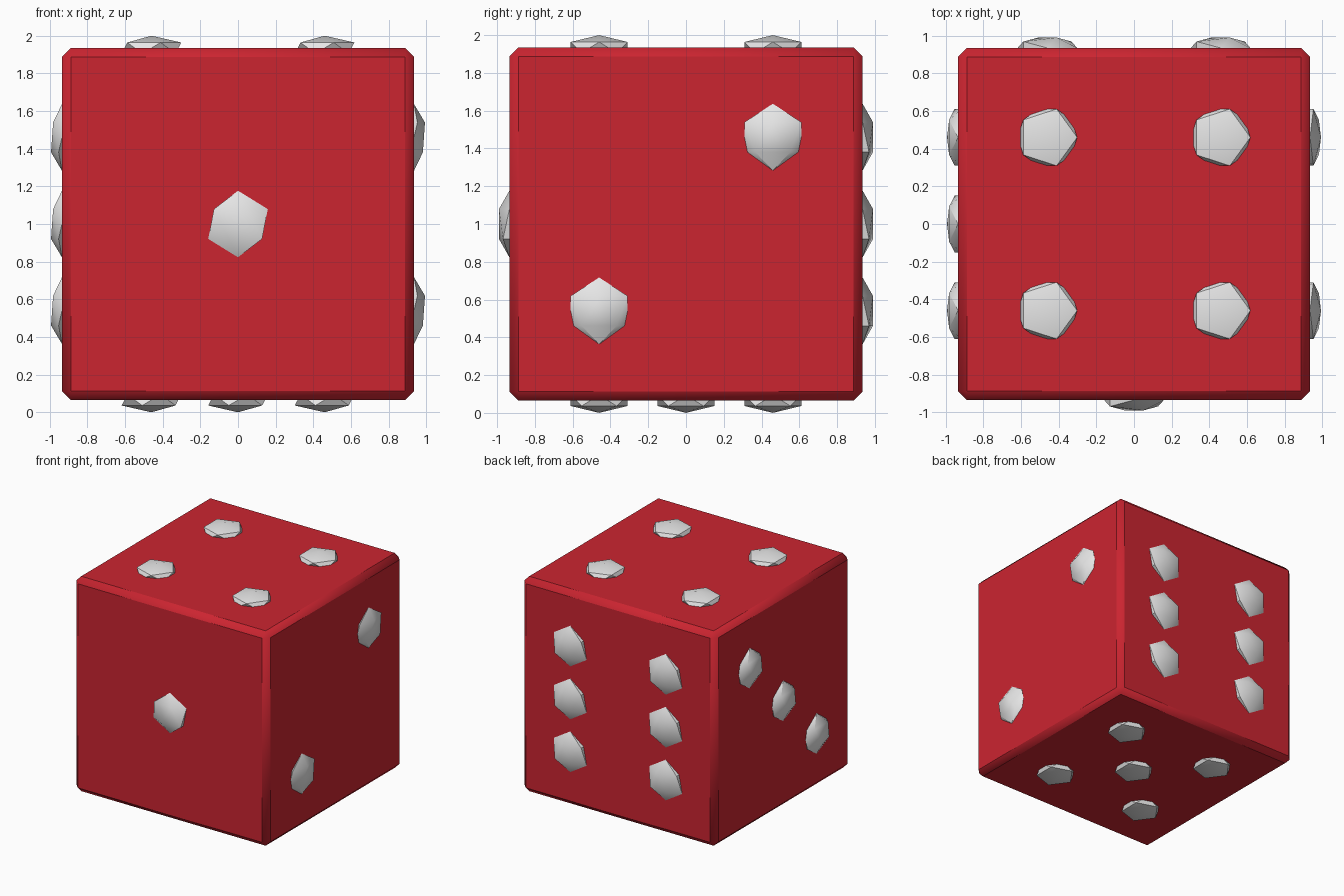
import bpy
import math
from mathutils import Vector

if "Cube" in bpy.data.objects:
    bpy.data.objects.remove(bpy.data.objects["Cube"])

HALF = 0.935      # half width of the cube body
S = 0.46          # pip spacing
R, H = 0.177, 0.065  # pip radius and protrusion
CENTRE = Vector((0, 0, 1))


def material(name, rgb):
    m = bpy.data.materials.new(name)
    m.diffuse_color = (*rgb, 1)
    m.use_nodes = True
    m.node_tree.nodes["Principled BSDF"].inputs["Base Color"].default_value = m.diffuse_color
    return m


red = material("red", (0.6, 0.018, 0.03))
white = material("white", (0.8, 0.8, 0.8))

# Cube body with chamfered edges
bpy.ops.mesh.primitive_cube_add(size=2 * HALF, location=CENTRE)
body = bpy.context.object
body.name = "die_body"
body.data.materials.append(red)
bevel = body.modifiers.new("chamfer", 'BEVEL')
bevel.width = 0.047
bevel.segments = 1
bpy.ops.object.shade_smooth_by_angle(angle=math.radians(30))

# Pip layouts: face name -> (normal axis, side, in-plane positions)
corners = [(a, b) for a in (-S, S) for b in (-S, S)]
faces = {
    "front": (1, -1, [(0, 0)]),
    "right": (0, 1, [(-S, -S), (S, S)]),
    "left": (0, -1, [(-S, -S), (0, 0), (S, S)]),
    "top": (2, 1, corners),
    "bottom": (2, -1, corners + [(0, 0)]),
    "back": (1, 1, [(a, b) for a in (-S, S) for b in (-S, 0, S)]),
}

# Pips: low-poly balls flattened along the face normal
for face, (axis, side, spots) in faces.items():
    for i, spot in enumerate(spots):
        pos = list(spot)
        pos.insert(axis, side * HALF)
        bpy.ops.mesh.primitive_ico_sphere_add(
            subdivisions=1, radius=1, location=CENTRE + Vector(pos))
        pip = bpy.context.object
        pip.name = f"{face}_pip_{i + 1}"
        scale = [R, R, R]
        scale[axis] = H
        pip.scale = scale
        bpy.ops.object.transform_apply(location=False, rotation=False, scale=True)
        bpy.ops.object.shade_smooth_by_angle(angle=math.radians(40))
        pip.data.materials.append(white)
